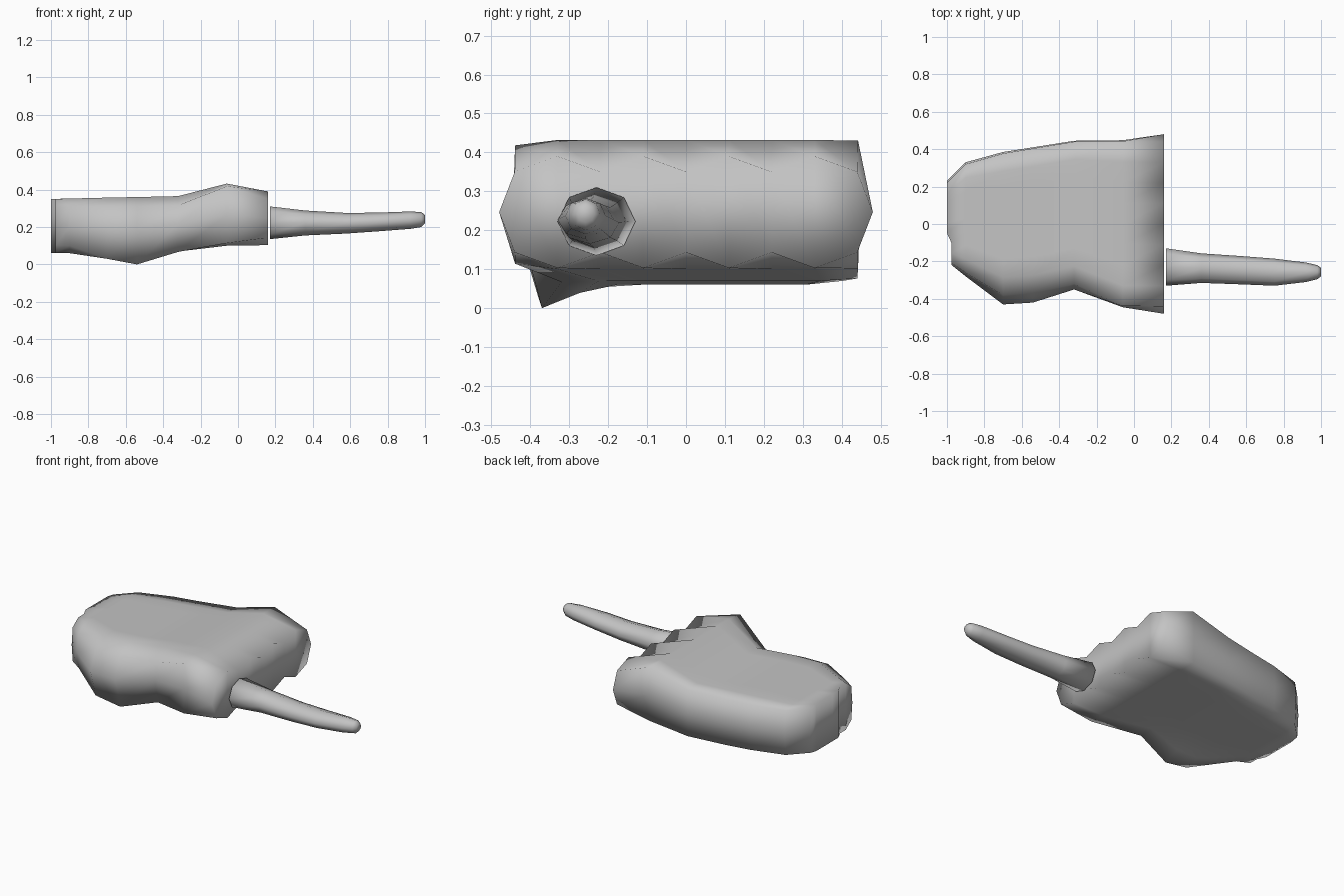
import bpy, bmesh, math

if "Cube" in bpy.data.objects:
    bpy.data.objects.remove(bpy.data.objects["Cube"])

grey = bpy.data.materials.new("plain grey")
grey.diffuse_color = (0.55, 0.55, 0.55, 1)
grey.use_nodes = True
grey.node_tree.nodes["Principled BSDF"].inputs["Base Color"].default_value = grey.diffuse_color


def loft(name, rings, cap):
    """Skin a list of equal-length rings, close both ends with cap(bm, ring)."""
    bm = bmesh.new()
    rows = [[bm.verts.new(p) for p in ring] for ring in rings]
    n = len(rows[0])
    for a, b in zip(rows, rows[1:]):
        for i in range(n):
            j = (i + 1) % n
            bm.faces.new((a[i], a[j], b[j], b[i]))
    cap(bm, rows[0])
    cap(bm, rows[-1])
    bmesh.ops.recalc_face_normals(bm, faces=bm.faces)
    mesh = bpy.data.meshes.new(name)
    bm.to_mesh(mesh)
    bm.free()
    mesh.materials.append(grey)
    mesh.polygons.foreach_set("use_smooth", [True] * len(mesh.polygons))
    ob = bpy.data.objects.new(name, mesh)
    bpy.context.collection.objects.link(ob)
    return ob


COLS = 9  # points along the top and along the bottom of each palm ring


def palm_ring(x, y0, y1, z0, z1, near, far, thumb=0.0, scallop=0.0):
    """near / far: (inset, drop) of the corners on the -y and +y side."""
    top, bottom = [], []
    for i in range(COLS):
        t = i / (COLS - 1)
        y = y0 + near[0] + (y1 - far[0] - y0 - near[0]) * t
        edge = near[1] if i == 0 else far[1] if i == COLS - 1 else 0
        groove = scallop if i % 2 == 0 else 0   # dips between the knuckles
        mound = thumb * (1.0, 0.35)[i] if i < 2 else 0
        px = x + (0.025 if x < -0.99 and y < -0.08 else 0)
        top.append((px, y, z1 - max(edge, groove)))
        bottom.append((px, y, z0 - mound if mound else z0 + max(edge, groove)))
    zm = (z0 + z1) / 2
    xl = x + (0.025 if x < -0.99 else 0)
    return top + [(x, y1, zm)] + bottom[::-1] + [(xl, y0, zm - thumb * 0.4)]


def palm_cap(bm, r):
    n = len(r)
    bot = r[COLS + 1:2 * COLS + 1][::-1]
    for i in range(COLS - 1):
        bm.faces.new((r[i], r[i + 1], bot[i + 1], bot[i]))
    bm.faces.new((r[COLS - 1], r[COLS], bot[-1]))
    bm.faces.new((r[0], r[n - 1], bot[0]))


# Palm: wrist, thumb mound, waist, knuckle ridge, scalloped knuckle end
palm = [
    palm_ring(-1.00, -0.22, 0.23, 0.062, 0.35, (0.01, 0.04), (0.01, 0.01)),
    palm_ring(-0.90, -0.28, 0.33, 0.06, 0.352, (0.02, 0.04), (0.01, 0.01)),
    palm_ring(-0.70, -0.43, 0.385, 0.06, 0.357, (0.05, 0.05), (0.008, 0.01), 0.03),
    palm_ring(-0.54, -0.42, 0.41, 0.06, 0.36, (0.05, 0.05), (0.006, 0.01), 0.06),
    palm_ring(-0.32, -0.35, 0.445, 0.07, 0.365, (0.03, 0.05), (0.005, 0.006), 0.003),
    palm_ring(-0.06, -0.445, 0.448, 0.10, 0.432, (0.006, 0.014), (0.006, 0.002)),
    palm_ring(0.16, -0.48, 0.48, 0.103, 0.39, (0.04, 0.04), (0.04, 0.04), 0, 0.04),
]
loft("palm", palm, palm_cap)

# Pointing finger: x, y range, z range
sections = [
    (0.17, -0.33, -0.13, 0.135, 0.31),
    (0.36, -0.315, -0.157, 0.155, 0.288),
    (0.58, -0.323, -0.172, 0.165, 0.275),
    (0.75, -0.33, -0.185, 0.177, 0.277),
    (0.92, -0.31, -0.206, 0.19, 0.283),
    (0.98, -0.295, -0.22, 0.20, 0.28),
    (1.00, -0.28, -0.235, 0.22, 0.264),
]
finger = []
for x, y0, y1, z0, z1 in sections:
    finger.append([(x, (y0 + y1) / 2 + (y1 - y0) / 2 * math.sin(k * math.pi / 4),
                    (z0 + z1) / 2 + (z1 - z0) / 2 * math.cos(k * math.pi / 4))
                   for k in range(8)])
loft("pointing_finger", finger, lambda bm, r: bm.faces.new(r))
